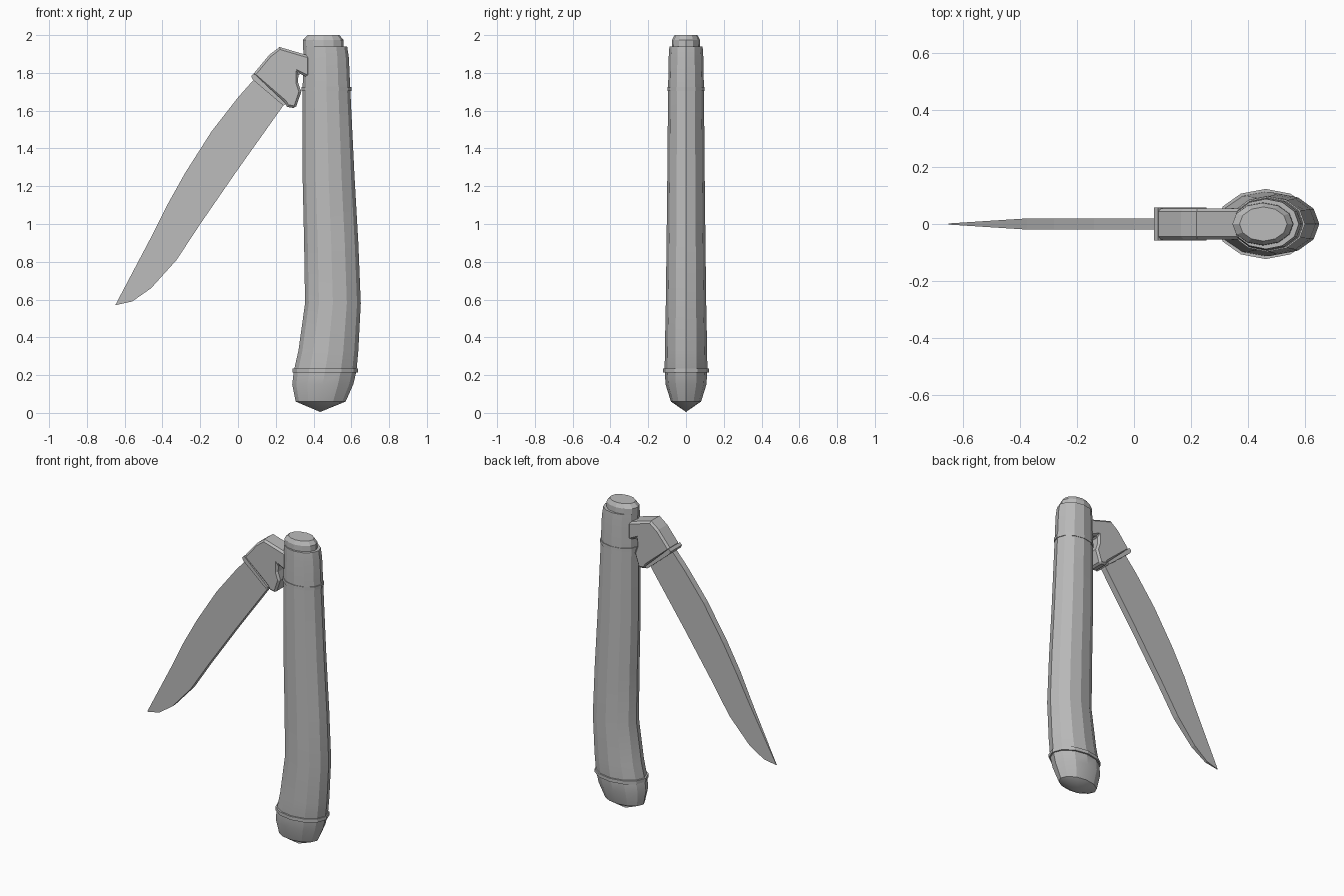
import bpy, bmesh, math

default = bpy.data.objects.get("Cube")
if default:
    bpy.data.objects.remove(default)

# One plain grey for the whole model
GREY = (0.5, 0.5, 0.5, 1)
grey = bpy.data.materials.new("plain grey")
grey.use_nodes = True
grey.diffuse_color = GREY
grey.node_tree.nodes["Principled BSDF"].inputs["Base Color"].default_value = GREY


def finish(bm, name, smooth=None):
    bmesh.ops.recalc_face_normals(bm, faces=bm.faces)
    mesh = bpy.data.meshes.new(name)
    bm.to_mesh(mesh)
    bm.free()
    mesh.materials.append(grey)
    obj = bpy.data.objects.new(name, mesh)
    bpy.context.collection.objects.link(obj)
    if smooth:
        bpy.ops.object.select_all(action="DESELECT")
        obj.select_set(True)
        bpy.context.view_layer.objects.active = obj
        bpy.ops.object.shade_smooth_by_angle(angle=math.radians(smooth))
    return obj


def oval_loft(name, sections, sides=12, tip=None, smooth=None):
    """Stack oval rings given as (z, left x, right x, half depth, tilt)."""
    bm = bmesh.new()
    rings = []
    for z, x0, x1, depth, tilt in sections:
        ring = []
        for i in range(sides):
            a = math.tau * i / sides
            ring.append(bm.verts.new(((x0 + x1) / 2 + (x1 - x0) / 2 * math.cos(a),
                                      depth * math.sin(a),
                                      z + tilt * math.cos(a))))
        rings.append(ring)
    for low, high in zip(rings, rings[1:]):
        for i in range(sides):
            j = (i + 1) % sides
            bm.faces.new((low[i], low[j], high[j], high[i]))
    bm.faces.new(rings[-1])
    if tip:
        point = bm.verts.new(tip)
        for i in range(sides):
            bm.faces.new((rings[0][i], rings[0][(i + 1) % sides], point))
    else:
        bm.faces.new(rings[0])
    return finish(bm, name, smooth)


def slab(name, outline, depth, bevel=0):
    """Extrude a side outline of (x, z) points through the depth."""
    bm = bmesh.new()
    sides = [[bm.verts.new((x, s * depth, z)) for x, z in outline] for s in (-1, 1)]
    for side in sides:
        bm.faces.new(side)
    for i in range(len(outline)):
        j = (i + 1) % len(outline)
        bm.faces.new((sides[0][i], sides[0][j], sides[1][j], sides[1][i]))
    obj = finish(bm, name)
    if bevel:
        mod = obj.modifiers.new("chamfer", "BEVEL")
        mod.width = bevel
        mod.segments = 1
        mod.limit_method = "ANGLE"
        mod.angle_limit = math.radians(60)
    return obj


# Curved handle with a pointed butt
oval_loft("handle", [
    (0.06, 0.305, 0.57, 0.08, 0),
    (0.15, 0.287, 0.61, 0.108, 0),
    (0.22, 0.295, 0.627, 0.113, 0),
    (0.33, 0.32, 0.637, 0.112, 0),
    (0.58, 0.355, 0.65, 0.107, 0),
    (0.90, 0.35, 0.637, 0.103, 0),
    (1.25, 0.342, 0.617, 0.099, 0),
    (1.70, 0.342, 0.595, 0.095, 0),
    (1.88, 0.345, 0.587, 0.092, 0),
    (1.94, 0.347, 0.578, 0.088, 0),
], tip=(0.435, 0, 0.005), smooth=20)

# Rings around the butt and the neck
oval_loft("butt_ring", [(0.213, 0.288, 0.635, 0.123, 0),
                        (0.235, 0.288, 0.635, 0.123, 0)])
oval_loft("neck_ring", [(1.703, 0.337, 0.6, 0.098, 0),
                        (1.725, 0.337, 0.6, 0.098, 0)])

# Stepped end cap
oval_loft("end_cap", [(1.92, 0.345, 0.56, 0.076, 0),
                      (1.975, 0.345, 0.558, 0.074, 0),
                      (2.0, 0.37, 0.537, 0.06, 0)])

# Pivot block with a small notch beside the handle
slab("pivot_block", [
    (0.38, 1.89), (0.345, 1.90), (0.22, 1.937), (0.165, 1.895), (0.078, 1.79),
    (0.245, 1.645), (0.26, 1.62), (0.305, 1.612), (0.335, 1.70), (0.318, 1.75),
    (0.32, 1.80), (0.38, 1.77),
], 0.055, bevel=0.012)

# Collar where the blade leaves the block
slab("blade_collar", [
    (0.07, 1.782), (0.078, 1.764), (0.24, 1.627), (0.255, 1.637), (0.084, 1.797),
], 0.058)

# Blade, flat along most of its length and thinned to the point
blade = slab("blade", [
    (0.13, 1.80), (0.08, 1.76), (0.0, 1.67), (-0.14, 1.49), (-0.28, 1.27),
    (-0.375, 1.10), (-0.46, 0.93), (-0.65, 0.57), (-0.56, 0.59), (-0.46, 0.66),
    (-0.325, 0.81), (-0.2, 1.0), (0.0, 1.29), (0.235, 1.62), (0.25, 1.66),
], 0.02)
for v in blade.data.vertices:
    v.co.y *= min(1, 0.1 + (v.co.x + 0.65) * 3.2)
